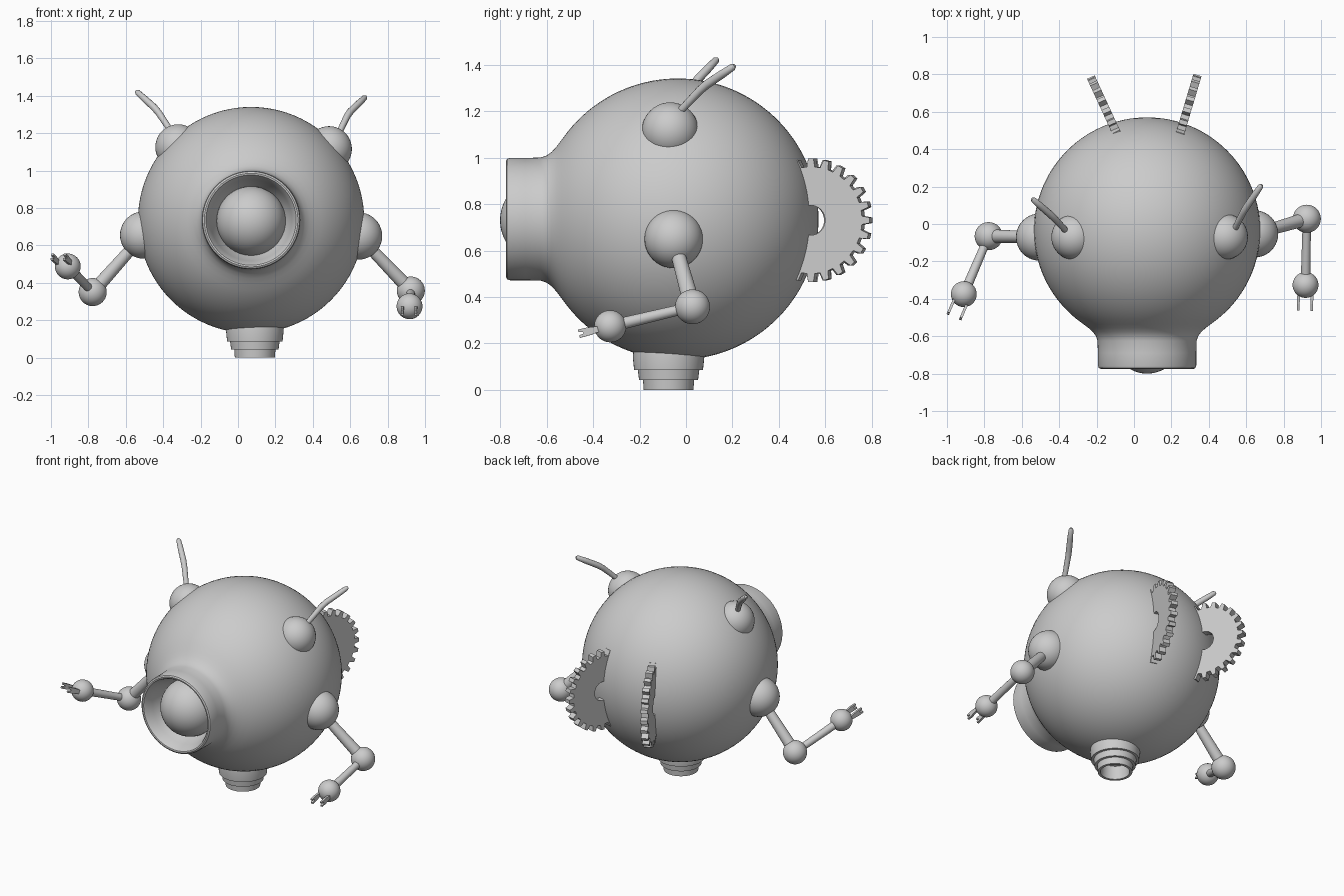
import bpy, bmesh, math
from mathutils import Vector, Matrix

if "Cube" in bpy.data.objects:
    bpy.data.objects.remove(bpy.data.objects["Cube"])


def finish(name, bm, matrix=None, smooth=35):
    bmesh.ops.remove_doubles(bm, verts=bm.verts, dist=1e-5)
    bmesh.ops.recalc_face_normals(bm, faces=bm.faces)
    me = bpy.data.meshes.new(name)
    bm.to_mesh(me)
    bm.free()
    ob = bpy.data.objects.new(name, me)
    bpy.context.collection.objects.link(ob)
    if matrix:
        ob.matrix_world = matrix
    bpy.ops.object.select_all(action='DESELECT')
    ob.select_set(True)
    bpy.context.view_layer.objects.active = ob
    if smooth:
        bpy.ops.object.shade_smooth_by_angle(angle=math.radians(smooth))
    return ob


def lathe(name, profile, matrix, steps=64):
    """Spin (radius, height) points around local z."""
    bm = bmesh.new()
    vs = [bm.verts.new((r, 0, h)) for r, h in profile]
    es = [bm.edges.new(p) for p in zip(vs, vs[1:])]
    bmesh.ops.spin(bm, geom=vs + es, cent=(0, 0, 0), axis=(0, 0, 1),
                   angle=math.tau, steps=steps)
    return finish(name, bm, matrix)


def ball(name, loc, r, seg=40):
    bm = bmesh.new()
    bmesh.ops.create_uvsphere(bm, u_segments=seg, v_segments=seg // 2, radius=r)
    return finish(name, bm, Matrix.Translation(loc), 60)


def frame(loc, x, y, z):
    m = Matrix((x, y, z)).transposed().to_4x4()
    m.translation = loc
    return m


def rod(name, a, b, r1, r2):
    a, b = Vector(a), Vector(b)
    rot = (b - a).to_track_quat('Z', 'Y').to_matrix().to_4x4()
    rot.translation = a
    n = (b - a).length
    return lathe(name, [(0, 0), (r1, 0), (r2, n), (0, n)], rot, 24)


# Round body with the eye tube blended into it (spun around the y axis)
cx, cy, cz, R = 0.07, -0.035, 0.735, 0.605
end = math.pi - math.asin(0.375 / R)
prof = [(R * math.sin(end * i / 48), R * math.cos(end * i / 48) + cy) for i in range(49)]
prof[0] = (0, prof[0][1])
prof += [(0.34, -0.536), (0.313, -0.556), (0.29, -0.577), (0.273, -0.600),
         (0.265, -0.625), (0.263, -0.69), (0.263, -0.757), (0.259, -0.769), (0.25, -0.774),
         (0.241, -0.772), (0.234, -0.762), (0.218, -0.71), (0.198, -0.65), (0.17, -0.60), (0, -0.56)]
turn = frame((cx, 0, cz), Vector((1, 0, 0)), Vector((0, 0, -1)), Vector((0, 1, 0)))
lathe("body", prof, turn, 96)
ball("eye", (cx, -0.615, 0.73), 0.185, 48)

# Stepped, hollow nozzle underneath
lathe("base_nozzle",
      [(0, 0.10), (0.085, 0.09), (0.09, 0), (0.107, 0), (0.110, 0.043), (0.127, 0.043),
       (0.132, 0.085), (0.148, 0.085), (0.154, 0.142), (0.15, 0.18), (0, 0.18)],
      Matrix.Translation((0.09, -0.075, 0)), 48)


# Arms
def finger(name, m):
    # thin forked plate
    pts = [(0.05, -0.012), (0.1, -0.018), (0.138, -0.018), (0.138, -0.007), (0.118, -0.004),
           (0.118, 0.004), (0.138, 0.007), (0.138, 0.018), (0.1, 0.018), (0.05, 0.012)]
    bm = bmesh.new()
    f = bm.faces.new([bm.verts.new((x, -0.007, z)) for x, z in pts])
    ext = bmesh.ops.extrude_face_region(bm, geom=[f])['geom']
    bmesh.ops.translate(bm, vec=(0, 0.014, 0),
                        verts=[v for v in ext if isinstance(v, bmesh.types.BMVert)])
    finish(name, bm, m, 0)


def arm(side, shoulder, elbow, hand):
    ball(side + "_shoulder", shoulder, 0.126)
    ball(side + "_elbow", elbow, 0.075)
    ball(side + "_hand", hand, 0.069)
    rod(side + "_upper_arm", shoulder, elbow, 0.029, 0.037)
    rod(side + "_forearm", elbow, hand, 0.022, 0.026)
    d = (Vector(hand) - Vector(elbow)).normalized()
    across = Vector((0, 0, 1)).cross(d).normalized()
    up = d.cross(across)
    for i, s in enumerate((-1, 1)):
        finger(f"{side}_finger_{i + 1}", frame(Vector(hand) + across * 0.036 * s, d, across, up))


arm("left", (-0.505, -0.07, 0.655), (-0.777, -0.065, 0.35), (-0.91, -0.375, 0.487))
arm("right", (0.645, -0.053, 0.65), (0.924, 0.028, 0.358), (0.917, -0.326, 0.274))


# Antennae on rounded mounts
def antenna(side, mount, pts):
    ball(side + "_antenna_mount", mount, 0.122)
    cu = bpy.data.curves.new(side + "_antenna", 'CURVE')
    cu.dimensions = '3D'
    cu.bevel_depth = 0.019
    cu.bevel_resolution = 4
    cu.use_fill_caps = True
    a, b, c = map(Vector, pts)
    path = [(a.lerp(Vector(mount), 0.5), 0.9), (a, 0.85), (a.lerp(b, 0.85), 0.95),
            (b.lerp(c, 0.12), 1), (b.lerp(c, 0.6), 0.95), (b.lerp(c, 0.93), 0.8), (c, 0.4)]
    sp = cu.splines.new('POLY')
    sp.points.add(len(path) - 1)
    for p, (co, r) in zip(sp.points, path):
        p.co = (*co, 1)
        p.radius = r
    sp.use_smooth = True
    bpy.context.collection.objects.link(bpy.data.objects.new(side + "_antenna", cu))


antenna("left", (-0.32, -0.07, 1.125), [(-0.365, -0.035, 1.22), (-0.435, 0.04, 1.325), (-0.545, 0.135, 1.425)])
antenna("right", (0.487, -0.068, 1.115), [(0.54, -0.025, 1.20), (0.59, 0.075, 1.305), (0.683, 0.21, 1.395)])


# Gear wheels set into the back
def gear(name, loc, direction, teeth=24, t=0.0225):
    outline = []
    for i in range(teeth):
        for off, r in ((-0.30, 0.230), (-0.17, 0.265), (0.17, 0.265), (0.30, 0.230)):
            outline.append((math.tau * (i + off) / teeth, r))
    bm = bmesh.new()
    loops = []
    for z, hole in ((-t, True), (-t, False), (t, False), (t, True)):
        loops.append([bm.verts.new(((0.064 if hole else r) * math.cos(a),
                                    (0.064 if hole else r) * math.sin(a), z)) for a, r in outline])
    n = len(outline)
    for k in range(4):
        A, B = loops[k], loops[(k + 1) % 4]
        for i in range(n):
            j = (i + 1) % n
            bm.faces.new((A[i], A[j], B[j], B[i]))
    x = Vector(direction).normalized()
    z = Vector((0, 0, 1))
    finish(name, bm, frame(loc, x, z, x.cross(z)), 20)


gear("left_gear", (-0.12, 0.545, 0.73), (-0.418, 0.908, 0))
gear("right_gear", (0.264, 0.543, 0.73), (0.285, 0.958, 0))
